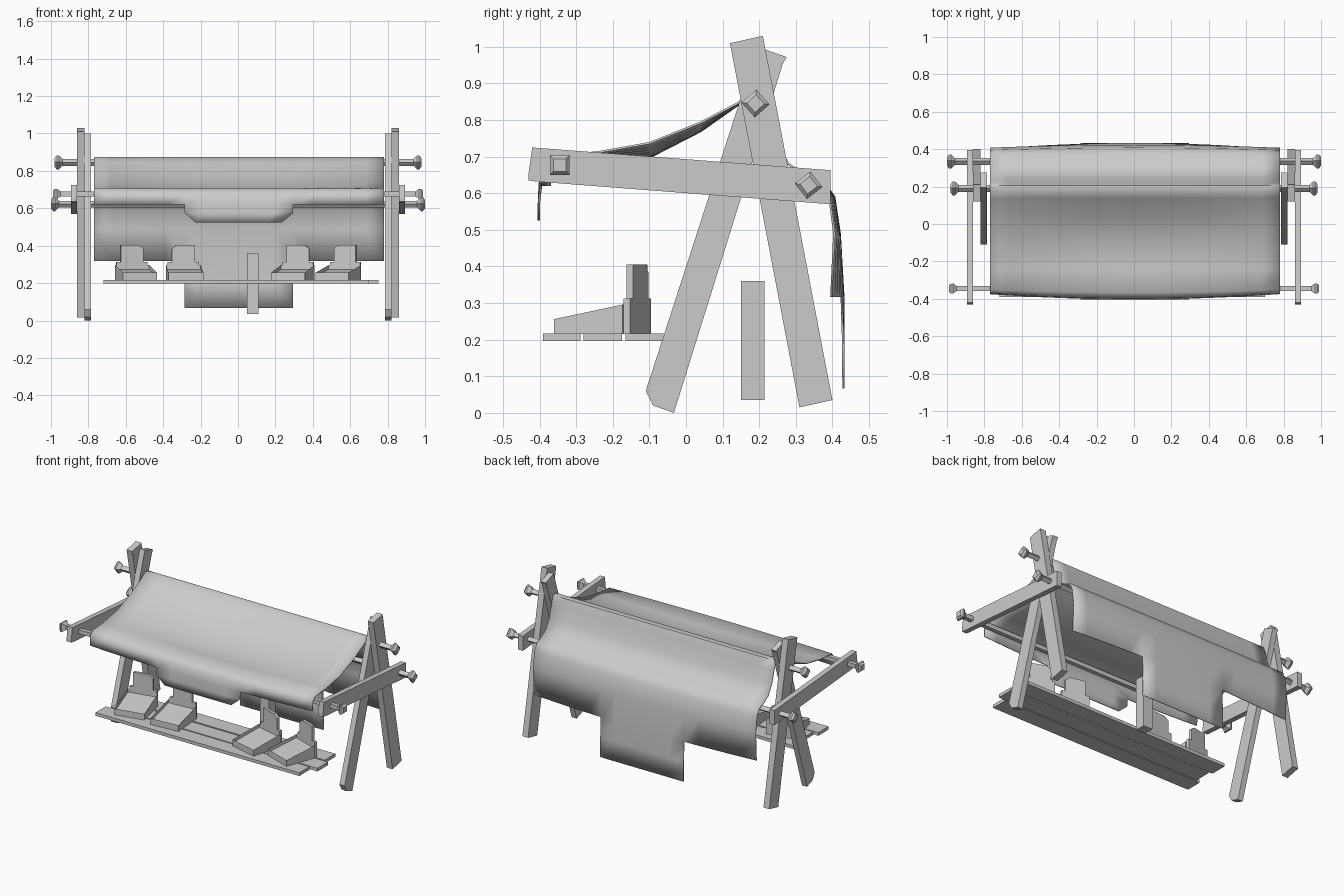
import bpy, bmesh, math
from mathutils import Matrix

if "Cube" in bpy.data.objects:
    bpy.data.objects.remove(bpy.data.objects["Cube"])


def finish(name, bm):
    bmesh.ops.recalc_face_normals(bm, faces=bm.faces)
    me = bpy.data.meshes.new(name)
    bm.to_mesh(me)
    bm.free()
    ob = bpy.data.objects.new(name, me)
    bpy.context.collection.objects.link(ob)
    return ob


def loft(bm, rings):
    """Closed solid through equally sized vertex rings."""
    vs = [[bm.verts.new(p) for p in r] for r in rings]
    n = len(vs[0])
    for a, b in zip(vs, vs[1:]):
        for i in range(n):
            bm.faces.new((a[i], a[(i + 1) % n], b[(i + 1) % n], b[i]))
    bm.faces.new(vs[0])
    return bm.faces.new(vs[-1])


def slab_x(name, profile, x0, x1):
    """Extrude a (y, z) profile along x."""
    bm = bmesh.new()
    loft(bm, [[(x, y, z) for y, z in profile] for x in (x0, x1)])
    return finish(name, bm)


# Side frames: two crossed legs and a long arm on each side
leg_a = [(-.11, .06), (-.09, .02), (-.033, 0), (.265, .955), (.275, .972), (.195, 1.0)]
leg_b = [(.31, .015), (.40, .035), (.21, 1.03), (.12, 1.01)]
arm = [(-.43, .655), (-.43, .635), (-.41, .632), (.395, .57), (.395, .663), (-.42, .725)]
for side, s in (("left", -1), ("right", 1)):
    slab_x("front_leg_" + side, leg_a, s * .785, s * .82)
    slab_x("back_leg_" + side, leg_b, s * .82, s * .86)
    slab_x("arm_" + side, arm, s * .86, s * .893)


# Square poles with flared, chamfered heads
def pole(name, y, z, end, turn):
    bm = bmesh.new()
    half = [(end, .017), (end - .012, .027), (end - .022, .027), (end - .042, .013)]
    stations = [(-x, r) for x, r in half] + [(x, r) for x, r in reversed(half)]
    rings = []
    for x, r in stations:
        angs = [math.radians(turn + 45 + 90 * k) for k in range(4)]
        d = r * math.sqrt(2)
        rings.append([(x, y + d * math.cos(a), z + d * math.sin(a)) for a in angs])
    loft(bm, rings)
    return finish(name, bm)


pole("ridge_pole", .19, .845, .98, 42)
pole("front_pole", -.345, .677, .99, 0)
pole("back_pole", .335, .622, 1.0, 38)

# Cloth canopy: (edge y, edge z, centre y, centre z) from front hem to back hem
rows = [
    (-.40, .525, -.402, .525), (-.40, .575, -.402, .575),
    (-.372, .62, -.40, .62), (-.368, .675, -.395, .675), (-.35, .702, -.365, .702),
    (-.24, .712, -.24, .695), (-.10, .737, -.10, .698), (.04, .793, .04, .77),
    (.14, .845, .14, .84), (.18, .872, .18, .872), (.205, .868, .205, .868),
    (.222, .82, .222, .82), (.245, .74, .245, .74), (.28, .68, .28, .68),
    (.325, .65, .325, .65), (.37, .632, .375, .632), (.392, .59, .405, .59),
    (.405, .49, .42, .49), (.397, .317, .43, .317),
    (.425, .19, .43, .19), (.43, .067, .43, .067)]
xs = [-.77 + .485 * i / 5 for i in range(5)] + [-.285 + .58 * i / 6 for i in range(6)] \
    + [.295 + .485 * i / 5 for i in range(6)]
bm = bmesh.new()
grid = []
for j, (ye, ze, yc, zc) in enumerate(rows):
    line = []
    for x in xs:
        t = max(0, 1 - (x / .775) ** 2)
        px = x * .8 if j == 0 else x        # clipped corners of the front flap
        line.append(bm.verts.new((px, ye + (yc - ye) * t, ze + (zc - ze) * t)))
    grid.append(line)
for j in range(len(rows) - 1):
    flap = j < 2 or j > 17                  # flaps only hang in the middle
    for i in range(len(xs) - 1):
        if flap and not 5 <= i < 11:
            continue
        f = bm.faces.new((grid[j][i], grid[j][i + 1], grid[j + 1][i + 1], grid[j + 1][i]))
        f.smooth = True
bmesh.ops.delete(bm, geom=[v for v in bm.verts if not v.link_faces], context='VERTS')
cloth = finish("canopy_cloth", bm)
mod = cloth.modifiers.new("thickness", 'SOLIDIFY')
mod.thickness = .006
mod.offset = 0
bpy.context.view_layer.objects.active = cloth
cloth.select_set(True)
bpy.ops.object.shade_smooth_by_angle(angle=math.radians(50))

# Shelf of three uneven planks
for k, (x0, x1, y0, y1) in enumerate([(-.72, .70, -.39, -.288),
                                      (-.69, .75, -.28, -.175),
                                      (-.71, .72, -.165, -.06)]):
    slab_x("shelf_plank_%d" % (k + 1), [(y0, .197), (y1, .197), (y1, .217), (y0, .217)], x0, x1)

# Short upright post behind the shelf
slab_x("post", [(.15, .035), (.215, .035), (.215, .36), (.15, .36)], .047, .11)


# Display trays: sloped open box plus a stepped back board
def tray(n, x, yaw, clip):
    place = Matrix.Translation((x, -.235, .216)) @ Matrix.Rotation(math.radians(yaw), 4, 'Z')
    bm = bmesh.new()
    w, d = .093, .1
    top = loft(bm, [[(-w, -d, 0), (w, -d, 0), (w, d, 0), (-w, d, 0)],
                    [(-w, -d, .04), (w, -d, .04), (w, d, .08), (-w, d, .08)]])
    bmesh.ops.inset_individual(bm, faces=[top], thickness=.016)
    inner = bmesh.ops.extrude_discrete_faces(bm, faces=[top])["faces"][0]
    bmesh.ops.translate(bm, verts=inner.verts, vec=(0, 0, -.022))
    bmesh.ops.transform(bm, matrix=place, verts=bm.verts)
    finish("tray_%d" % n, bm)
    board = [(-.085, 0), (.085, 0), (.085, .097), (.062, .097), (.062, .189),
             (-.062 + .025, .189), (-.062, .168), (-.062, .097), (-.085, .097)]
    bm = bmesh.new()
    loft(bm, [[(clip * u, y, v) for u, v in board] for y in (.1, .118)])
    bmesh.ops.transform(bm, matrix=place, verts=bm.verts)
    finish("tray_back_%d" % n, bm)


tray(1, -.545, 12, -1)
tray(2, -.285, 4, 1)
tray(3, .293, -15, -1)
tray(4, .537, -20, 1)
